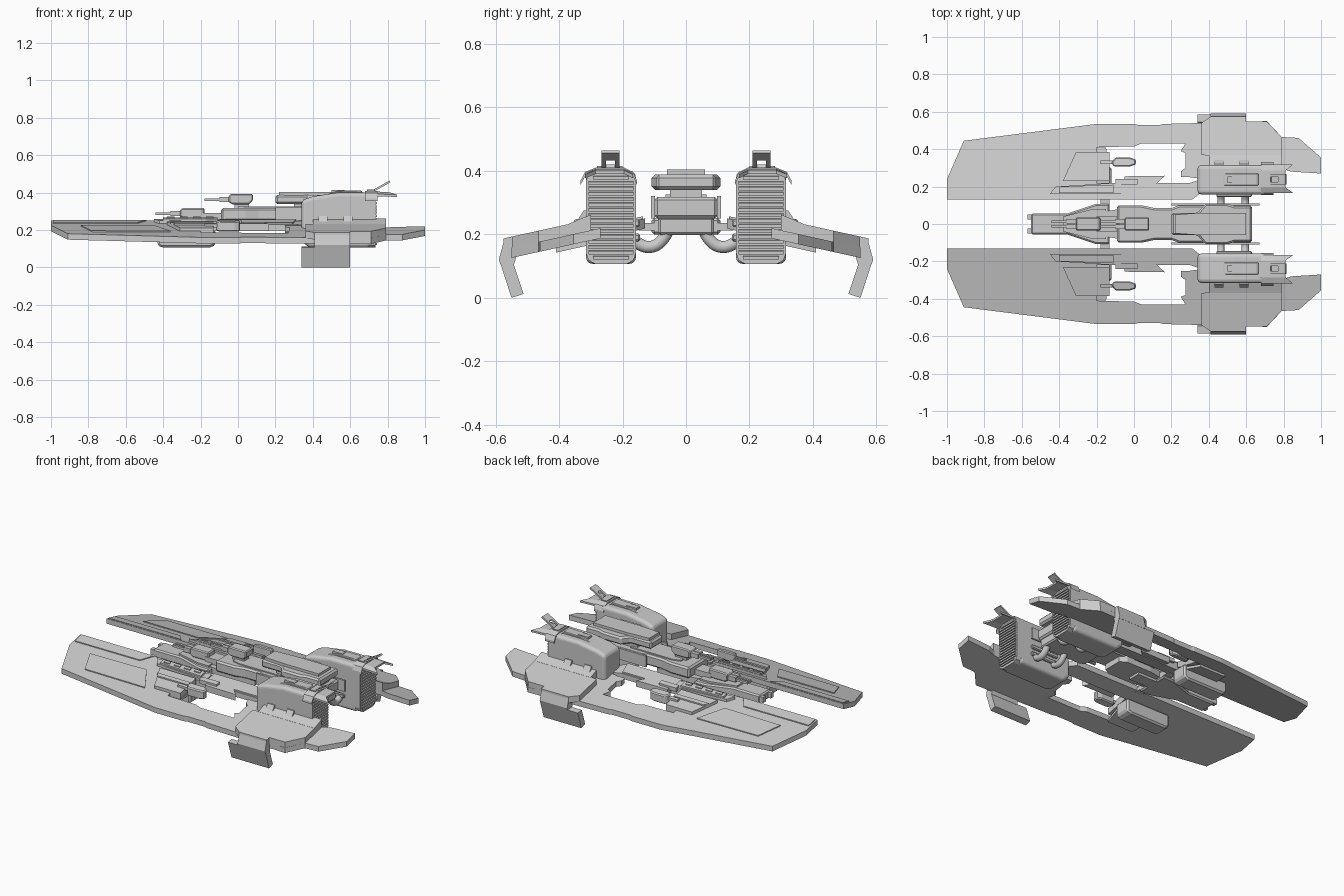
import bpy, bmesh

SLOPE, Y_IN, Z_IN = 0.22, 0.13, 0.25   # wings droop outward from their inner edge


def prism(name, pts, axis, a, b, mirror=True, bevel=0.0, seg=1, droop=False):
    """Extrude a 2D outline along an axis; optionally droop with the wing and mirror over y."""
    def place(p, t):
        v = {'x': (t, p[0], p[1]), 'y': (p[0], t, p[1]), 'z': (p[0], p[1], t)}[axis]
        return (v[0], v[1], v[2] + Z_IN - SLOPE * (v[1] - Y_IN)) if droop else v
    bm = bmesh.new()
    lo = [bm.verts.new(place(p, a)) for p in pts]
    hi = [bm.verts.new(place(p, b)) for p in pts]
    bm.faces.new(lo)
    bm.faces.new(hi)
    for i in range(len(pts)):
        j = (i + 1) % len(pts)
        bm.faces.new((lo[i], lo[j], hi[j], hi[i]))
    bmesh.ops.recalc_face_normals(bm, faces=bm.faces)
    me = bpy.data.meshes.new(name)
    bm.to_mesh(me)
    bm.free()
    ob = bpy.data.objects.new(name, me)
    bpy.context.collection.objects.link(ob)
    if bevel:
        m = ob.modifiers.new("bevel", 'BEVEL')
        m.width, m.segments, m.limit_method = bevel, seg, 'ANGLE'
    if mirror:
        m = ob.modifiers.new("mirror", 'MIRROR')
        m.use_axis = (False, True, False)
    return ob


def box(name, x, y, z, **kw):
    return prism(name, [(x[0], y[0]), (x[1], y[0]), (x[1], y[1]), (x[0], y[1])], 'z', *z, **kw)


def wing_panel(name, pts, z0, z1, **kw):
    return prism(name, pts, 'z', z0, z1, droop=True, **kw)


def sym(half):
    """Complete a half plan outline (y > 0) across the centre line."""
    return half + [(x, -y) for x, y in reversed(half)]


# Wing plate with its open bay (closed by a hairline seam hidden beneath the engine)
wing_panel("wing_plate", [
    (-1, .13), (-1, .24), (-.91, .445), (-.2, .535), (0, .535), (.02, .53), (.14, .53), (.16, .535),
    (.36, .54), (.71, .55), (.79, .465), (.88, .46), (1, .355), (1, .27), (.84, .28), (.78, .3),
    (.5, .3), (.36, .241), (.3, .25), (.25, .25), (.25, .28), (.275, .3), (.275, .38), (.25, .39),
    (.275, .43), (.04, .43), (0, .415), (-.2, .41), (-.2, .22), (.3, .22), (.36, .24), (.36, .17),
    (.31, .13)], -.032, 0)

# Raised wing panels
wing_panel("wing_front_panel", [(-.84, .265), (-.78, .4), (-.36, .405), (-.45, .26)], 0, .006)
wing_panel("wing_inner_panel", [(-.99, .135), (-.99, .2), (-.54, .2), (-.49, .135)], 0, .006)
wing_panel("wing_mid_panel", [(-.38, .23), (-.31, .385), (-.13, .385), (-.13, .23)], -.02, .018)
wing_panel("wing_mid_cap", [(-.36, .285), (-.34, .31), (-.13, .31), (-.13, .285)], .018, .026)
wing_panel("inner_rail", [(-.45, .16), (-.42, .2), (-.1, .22), (-.07, .22), (-.07, .16)], 0, .016)
wing_panel("inner_rail_cap", [(-.4, .165), (-.4, .2), (-.11, .21), (-.11, .165)], .016, .026)
wing_panel("inner_deck", [(-.07, .135), (-.07, .215), (.29, .215), (.31, .135)], 0, .008)
wing_panel("bay_flap", [(-.05, .215), (-.05, .255), (.165, .258), (.12, .215)], -.026, .012)
wing_panel("bay_strip", [(-.1, .21), (-.1, .24), (.02, .24), (.02, .21)], 0, .024)
for i in range(4):
    wing_panel("rail_block", [(-.38 + i * .07, .175), (-.38 + i * .07, .192),
                              (-.34 + i * .07, .192), (-.34 + i * .07, .175)], .026, .032)

# Wing cannon hanging into the bay
wing_panel("wing_cannon", [(-.11, .308), (-.12, .33), (-.1, .355), (-.02, .355), (.01, .345),
                           (.01, .318), (-.02, .308)], -.01, .045, bevel=.006)
wing_panel("wing_cannon_barrel", [(-.18, .322), (-.18, .34), (-.1, .34), (-.1, .322)], .01, .03)

# Pods beneath the wings
prism("belly_pod", [(-.43, .12), (-.41, .107), (-.15, .107), (-.12, .12), (-.12, .2), (-.43, .2)],
      'y', .2, .305, bevel=.01)
wing_panel("belly_pod_plate", [(-.36, .29), (-.33, .41), (-.15, .41), (-.13, .29)], -.046, -.03)

# Engine shroud over the wing, ramp up to the engine, and drooping fin
wing_panel("shroud", [(.36, .37), (.36, .54), (.41, .575), (.6, .575), (.6, .548), (.71, .548),
                      (.79, .465), (.79, .365), (.4, .365)], -.003, .035)
prism("shroud_ramp", [(.3, .2), (.3, .262), (.33, .25), (.37, .233), (.37, .185)], 'x', .4, .79)
prism("fin_root", [(.53, .145), (.565, .189), (.575, .175), (.59, .12), (.585, .105), (.542, .105)],
      'x', .41, .6)
prism("fin", [(.585, .108), (.55, 0), (.512, .012), (.545, .112)], 'x', .34, .6)

# Engine nacelle, square-cut tail collar and grille
prism("engine", [(.34, .14), (.34, .36), (.4, .38), (.53, .4), (.69, .4), (.71, .395),
                 (.71, .107), (.38, .107)], 'y', .158, .315, bevel=.028, seg=4)
prism("engine_collar", [(.158, .14), (.166, .118), (.188, .106), (.285, .106), (.307, .118),
                        (.315, .14), (.315, .37), (.307, .39), (.285, .402), (.188, .402),
                        (.166, .39), (.158, .37)], 'x', .665, .735)
for i in range(16):
    z = .12 + i * .0168
    inset = .02 if i in (0, 15) else .006
    prism("grille_slat", [(.73, z), (.743, z), (.743, z + .01), (.73, z + .013)],
          'y', .16 + inset, .313 - inset)

# Engine top: arched tail shell, cover plates and small blocks
arch = [(.155, .37, .86), (.167, .397, .85), (.195, .41, .81), (.285, .41, .81), (.318, .397, .85),
        (.332, .37, .86)]
for (y0, z0, x0), (y1, z1, x1) in zip(arch, arch[1:]):
    prism("tail_shell_collar", [(y0, z0), (y1, z1), (y1, z1 - .014), (y0, z0 - .014)], 'x', .68, .745)
    if .16 < y0 < .3:
        shell = prism("tail_shell", [(y0, z0 - .004), (y1, z1 - .004), (y1, z1 - .016),
                                     (y0, z0 - .016)], 'x', .74, .8)
        for v, x in zip(list(shell.data.vertices)[4:], (x0, x1, x1, x0)):
            v.co.x = x
            v.co.z -= .004
prism("engine_top_cover", [(.46, .37), (.48, .394), (.54, .41), (.66, .412), (.68, .37)],
      'y', .205, .27, bevel=.004)
box("engine_vent", (.5, .57), (.22, .255), (.4, .414))
box("rear_top_block", (.69, .73), (.2, .28), (.405, .416))


# Raised air brake flap: two rails joined by end plates
def flap_at(x):
    return .405 + (x - .705) * .57


for x0, x1, y0, y1 in ((.705, .81, .21, .224), (.705, .81, .252, .266),
                       (.77, .81, .22, .256), (.705, .73, .22, .256)):
    prism("air_brake", [(x0, flap_at(x0)), (x1, flap_at(x1)), (x1 + .005, flap_at(x1) - .009),
                        (x0 + .005, flap_at(x0) - .009)], 'y', y0, y1)

# Brackets tying engines to shrouds
for x in (.43, .565):
    prism("engine_bracket", [(.305, .22), (.305, .275), (.322, .275), (.345, .24), (.345, .22)],
          'x', x, x + .048)

# Central hull
prism("hull", sym([(-.09, .1), (.04, .1), (.11, .085), (.2, .085), (.24, .1), (.63, .1)]),
      'z', .25, .318, mirror=False, bevel=.01)
prism("hull_keel", sym([(.3, .07), (.34, .088), (.62, .088)]), 'z', .198, .255, mirror=False, bevel=.008)
prism("hull_front_keel", sym([(-.2, .06), (-.05, .085), (.12, .085), (.16, .06)]), 'z', .215, .255,
      mirror=False)
prism("hull_deck", sym([(.0, .05), (.05, .065), (.34, .065)]), 'z', .315, .325, mirror=False)
box("hull_side_rail", (.2, .67), (.098, .11), (.25, .32))
prism("rear_cabin", sym([(.2, .06), (.34, .06), (.38, .108), (.5, .108), (.54, .095), (.63, .095)]),
      'z', .34, .388, mirror=False, bevel=.01)
prism("rear_cabin_roof", sym([(.22, .05), (.36, .06), (.6, .06)]), 'z', .386, .404, mirror=False)
box("cabin_neck", (.3, .6), (-.05, .05), (.31, .35), mirror=False)

# Forward hull with prongs
prism("forward_hull", sym([(-.55, .03), (-.55, .055), (-.36, .055), (-.2, .108), (-.13, .108)]),
      'z', .2, .252, mirror=False, bevel=.008)
box("forward_prong", (-.57, -.4), (.025, .052), (.21, .245))
prism("forward_deck", sym([(-.38, .04), (-.22, .08), (-.15, .08)]), 'z', .25, .262, mirror=False)
box("hull_link", (-.2, .0), (-.04, .04), (.2, .29), mirror=False)
box("wing_strut", (-.18, -.13), (.05, .15), (.212, .236))

# Two dorsal guns
for x, z in ((-.44, .262), (-.18, .338)):
    prism("gun_body", [(x + .13, z + .01), (x + .15, z), (x + .24, z), (x + .26, z + .02),
                       (x + .26, z + .055), (x + .14, z + .055), (x + .13, z + .045)],
          'y', -.036, .036, mirror=False, bevel=.006)
    box("gun_barrel", (x, x + .14), (.006, .02), (z + .018, z + .032))
    box("gun_shroud", (x + .08, x + .14), (.003, .026), (z + .012, z + .04))
    box("gun_mount", (x + .16, x + .24), (-.025, .025), (z - .03, z + .01), mirror=False)

# Curved pipes from keel to engines
for s in (1, -1):
    for x, r in ((.465, .018), (.595, .02)):
        cu = bpy.data.curves.new("engine_pipe", 'CURVE')
        cu.dimensions, cu.bevel_depth, cu.bevel_resolution, cu.use_fill_caps = '3D', r, 3, True
        sp = cu.splines.new('BEZIER')
        path = [(.045, .25), (.075, .182), (.115, .16), (.175, .185)]
        sp.bezier_points.add(len(path) - 1)
        for bp, (y, z) in zip(sp.bezier_points, path):
            bp.co = (x, s * y, z)
            bp.handle_left_type = bp.handle_right_type = 'AUTO'
        sp.resolution_u = 6
        bpy.context.collection.objects.link(bpy.data.objects.new("engine_pipe", cu))
for z in (.19, .235):
    box("engine_side_socket", (.44, .63), (.145, .165), (z - .012, z + .012), bevel=.005)
